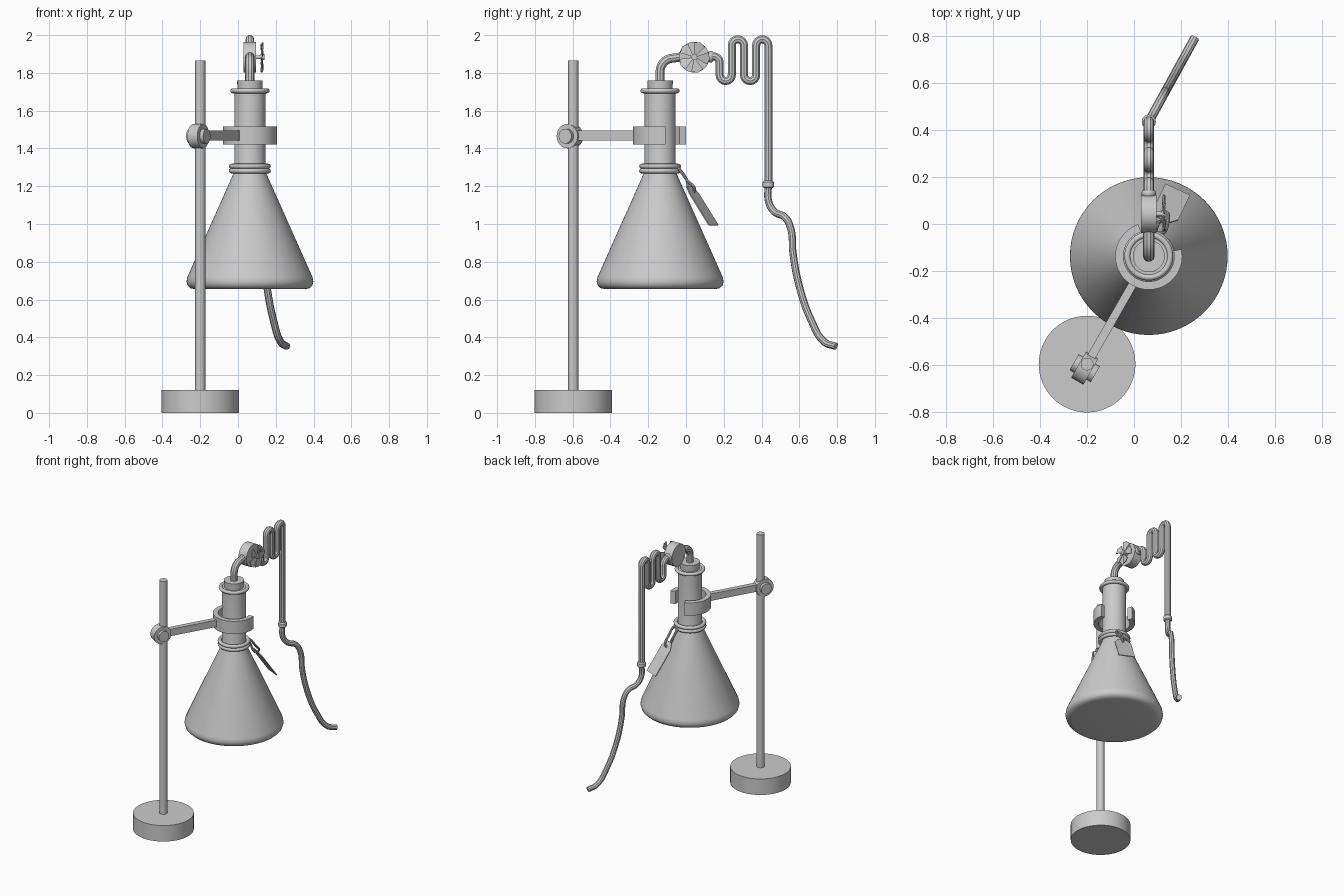
import bpy, bmesh, math
from mathutils import Vector

if "Cube" in bpy.data.objects:
    bpy.data.objects.remove(bpy.data.objects["Cube"])

grey = bpy.data.materials.new("plain grey")
grey.diffuse_color = (0.6, 0.6, 0.6, 1)
grey.use_nodes = True
grey.node_tree.nodes["Principled BSDF"].inputs["Base Color"].default_value = grey.diffuse_color
FX, FY = 0.063, -0.137                 # flask axis
PX, PY = -0.2, -0.597                  # stand axis
ARM = Vector((PX - FX, PY - FY, 0)).normalized()
SIDE = Vector((-ARM.y, ARM.x, 0))


def finish(name, bm, smooth=True):
    bmesh.ops.recalc_face_normals(bm, faces=bm.faces)
    me = bpy.data.meshes.new(name)
    bm.to_mesh(me)
    bm.free()
    ob = bpy.data.objects.new(name, me)
    bpy.context.collection.objects.link(ob)
    me.materials.append(grey)
    if smooth:
        bpy.ops.object.select_all(action='DESELECT')
        ob.select_set(True)
        bpy.context.view_layer.objects.active = ob
        bpy.ops.object.shade_smooth_by_angle(angle=math.radians(35))
    return ob


def lathe(name, profile, x, y, n=48):
    """Revolve (radius, z) points about a vertical axis, closing both ends."""
    bm = bmesh.new()
    rings = [[bm.verts.new((x + r * math.cos(math.tau * i / n),
                            y + r * math.sin(math.tau * i / n), z))
              for i in range(n)] for r, z in profile]
    for a, b in zip(rings, rings[1:]):
        for i in range(n):
            j = (i + 1) % n
            bm.faces.new((a[i], a[j], b[j], b[i]))
    bm.faces.new(rings[0])
    bm.faces.new(rings[-1])
    return finish(name, bm)


def rod(name, a, b, r, n=32):
    """Cylinder between two points."""
    a, b = Vector(a), Vector(b)
    bm = bmesh.new()
    bmesh.ops.create_cone(bm, cap_ends=True, segments=n, radius1=r, radius2=r,
                          depth=(b - a).length)
    m = (b - a).to_track_quat('Z', 'Y').to_matrix().to_4x4()
    m.translation = (a + b) / 2
    bm.transform(m)
    return finish(name, bm)


def torus(name, z, big, small):
    bpy.ops.mesh.primitive_torus_add(location=(FX, FY, z), major_radius=big,
                                     minor_radius=small, major_segments=48,
                                     minor_segments=12)
    ob = bpy.context.object
    ob.name = name
    ob.data.materials.append(grey)
    bpy.ops.object.shade_smooth()


def tube(name, pts, r, smooth_path=False, cyclic=False):
    """Round tube along a path; smooth_path fits a spline through the points."""
    cu = bpy.data.curves.new(name, 'CURVE')
    cu.dimensions = '3D'
    cu.bevel_depth, cu.bevel_resolution, cu.use_fill_caps = r, 3, True
    if smooth_path:
        sp = cu.splines.new('BEZIER')
        sp.bezier_points.add(len(pts) - 1)
        for p, co in zip(sp.bezier_points, pts):
            p.co = co
            p.handle_left_type = p.handle_right_type = 'AUTO'
        sp.resolution_u = 8
    else:
        sp = cu.splines.new('POLY')
        sp.points.add(len(pts) - 1)
        for p, co in zip(sp.points, pts):
            p.co = (*co, 1)
    sp.use_cyclic_u = cyclic
    tmp = bpy.data.objects.new("tmp", cu)
    bpy.context.collection.objects.link(tmp)
    dg = bpy.context.evaluated_depsgraph_get()
    bm = bmesh.new()
    bm.from_mesh(tmp.evaluated_get(dg).to_mesh())
    bpy.data.objects.remove(tmp)
    return finish(name, bm)


def arc(y, z, r, a0, a1, n=8):
    """Arc points in the flask's y-z plane, angles in degrees."""
    angs = [math.radians(a0 + (a1 - a0) * i / n) for i in range(n + 1)]
    return [(FX, y + r * math.cos(a), z + r * math.sin(a)) for a in angs]


# Stand
lathe("stand_base", [(0.206, 0), (0.206, 0.12)], PX, PY, 64)
rod("stand_pole", (PX, PY, 0.1), (PX, PY, 1.865), 0.027)

# Clamp: boss, side knobs, arm and open ring
boss = Vector((PX, PY, 1.465)) + ARM * 0.02
rod("clamp_boss", boss - SIDE * 0.03, boss + SIDE * 0.03, 0.064)
rod("clamp_knob", boss - SIDE * 0.052, boss + SIDE * 0.052, 0.039)

bm = bmesh.new()
bmesh.ops.create_cube(bm, size=1)
start, end = Vector((FX, FY, 1.468)) + ARM * 0.107, boss
for v in bm.verts:
    p = start.lerp(end, v.co.x + 0.5) + SIDE * v.co.y * 0.036
    v.co = (p.x, p.y, 1.468 + v.co.z * 0.052)
finish("clamp_arm", bm, False)

bm = bmesh.new()
sections = []
for i in range(37):
    a = math.radians(108 + 264 * i / 36)
    sections.append([bm.verts.new((FX + r * math.cos(a), FY + r * math.sin(a), z))
                     for r, z in ((0.108, 1.42), (0.143, 1.42), (0.143, 1.515), (0.108, 1.515))])
for a, b in zip(sections, sections[1:]):
    for k in range(4):
        bm.faces.new((a[k], a[(k + 1) % 4], b[(k + 1) % 4], b[k]))
bm.faces.new(sections[0])
bm.faces.new(sections[-1])
finish("clamp_ring", bm)

# Flask, lip, neck cord and stopper
lathe("flask", [(0.29, 0.655), (0.315, 0.66), (0.33, 0.674), (0.336, 0.695),
                (0.331, 0.72), (0.088, 1.265), (0.082, 1.29), (0.082, 1.71)], FX, FY, 64)
torus("flask_lip", 1.705, 0.091, 0.013)
torus("neck_cord_lower", 1.281, 0.098, 0.013)
torus("neck_cord_upper", 1.306, 0.098, 0.013)
lathe("stopper", [(0.064, 1.69), (0.068, 1.76)], FX, FY)

# Outlet tube from stopper to fan housing
tube("outlet_tube", [(FX, FY, 1.74)] + arc(FY + 0.07, 1.808, 0.07, 180, 90, 10)
     + [(FX, -0.03, 1.884), (FX, 0.02, 1.886)], 0.025)

# Fan housing, shaft and five tilted blades
FAN = Vector((FX, 0.043, 1.883))
rod("fan_housing", FAN - Vector((0.033, 0, 0)), FAN + Vector((0.033, 0, 0)), 0.081, 40)
rod("fan_shaft", FAN, FAN + Vector((0.074, 0, 0)), 0.01, 16)
rod("fan_hub", FAN + Vector((0.055, 0, 0)), FAN + Vector((0.076, 0, 0)), 0.016, 16)
bm = bmesh.new()
for k in range(5):
    mid = math.radians(67 + 72 * k)
    layers = []
    for dx in (0.062, 0.067):
        layers.append([bm.verts.new(FAN + Vector((dx + t * 0.006, r * math.cos(mid + s),
                                                  r * math.sin(mid + s))))
                       for r, s, t in ((0.01, -0.4, -0.3), (0.078, -0.42, -1), (0.084, 0, 0),
                                       (0.078, 0.42, 1), (0.01, 0.4, 0.3))])
    lo, hi = layers
    bm.faces.new(lo)
    bm.faces.new(hi)
    for i in range(5):
        bm.faces.new((lo[i], lo[(i + 1) % 5], hi[(i + 1) % 5], hi[i]))
finish("fan_blades", bm, False)

# Serpentine condenser tube
Y0, STEP, TOP, LOW = 0.178, 0.0645, 1.978, 1.757
h = STEP / 2
path = [(FX, 0.10, 1.888)] + arc(Y0 - 0.035, 1.853, 0.035, 90, 0)
for k in range(4):
    y = Y0 + STEP * (k + 0.5)
    path += arc(y, LOW + h, h, 180, 360) if k % 2 == 0 else arc(y, TOP - h, h, 180, 0)
YE = Y0 + 4 * STEP
path.append((FX, YE, 1.2))
tube("condenser_tube", path, 0.0225)
lathe("housing_collar", [(0.026, 0), (0.03, 0.006), (0.03, 0.018), (0.026, 0.024)], 0, 0, 24)
collar = bpy.context.object
collar.rotation_euler.x = -math.pi / 2
collar.location = (FX, 0.118, 1.886)
lathe("hose_collar", [(0.022, 1.19), (0.03, 1.197), (0.03, 1.222), (0.022, 1.23)], FX, YE, 24)

# Hanging hose, swinging out sideways
hose = [(0.436, 1.21), (0.437, 1.12), (0.468, 1.065), (0.525, 1.035), (0.556, 0.97),
        (0.566, 0.85), (0.60, 0.67), (0.663, 0.49), (0.733, 0.375), (0.793, 0.352)]
tube("hose", [(FX + (y - 0.436) * 0.55, y, z) for y, z in hose], 0.0195, True)

# Tag and its string loop
OUT = Vector((0.42, 0.907, 0))
ACROSS = Vector((0.907, -0.42, 0))
top, bottom = Vector((0.124, 0.018, 1.2)), Vector((0.187, 0.148, 0.99))
down = (bottom - top).normalized()
normal = ACROSS.cross(down) * 0.003
bm = bmesh.new()
outline = [(-0.03, 0), (0.03, 0), (0.058, 0.045), (0.058, 0.25), (-0.058, 0.25), (-0.058, 0.045)]
front, back = [[bm.verts.new(top + ACROSS * u + down * w + normal * s) for u, w in outline]
               for s in (1, -1)]
bm.faces.new(front)
bm.faces.new(back)
for i in range(6):
    j = (i + 1) % 6
    bm.faces.new((front[i], front[j], back[j], back[i]))
finish("tag", bm, False)
knot = Vector((FX, FY, 1.295)) + OUT * 0.108
hole = top + down * 0.03
tube("tag_string", [knot, knot.lerp(hole, 0.5) + ACROSS * 0.018 + OUT * 0.015,
                    hole + OUT * 0.012, hole - OUT * 0.012,
                    knot.lerp(hole, 0.5) - ACROSS * 0.018 - OUT * 0.002], 0.008, True, True)
